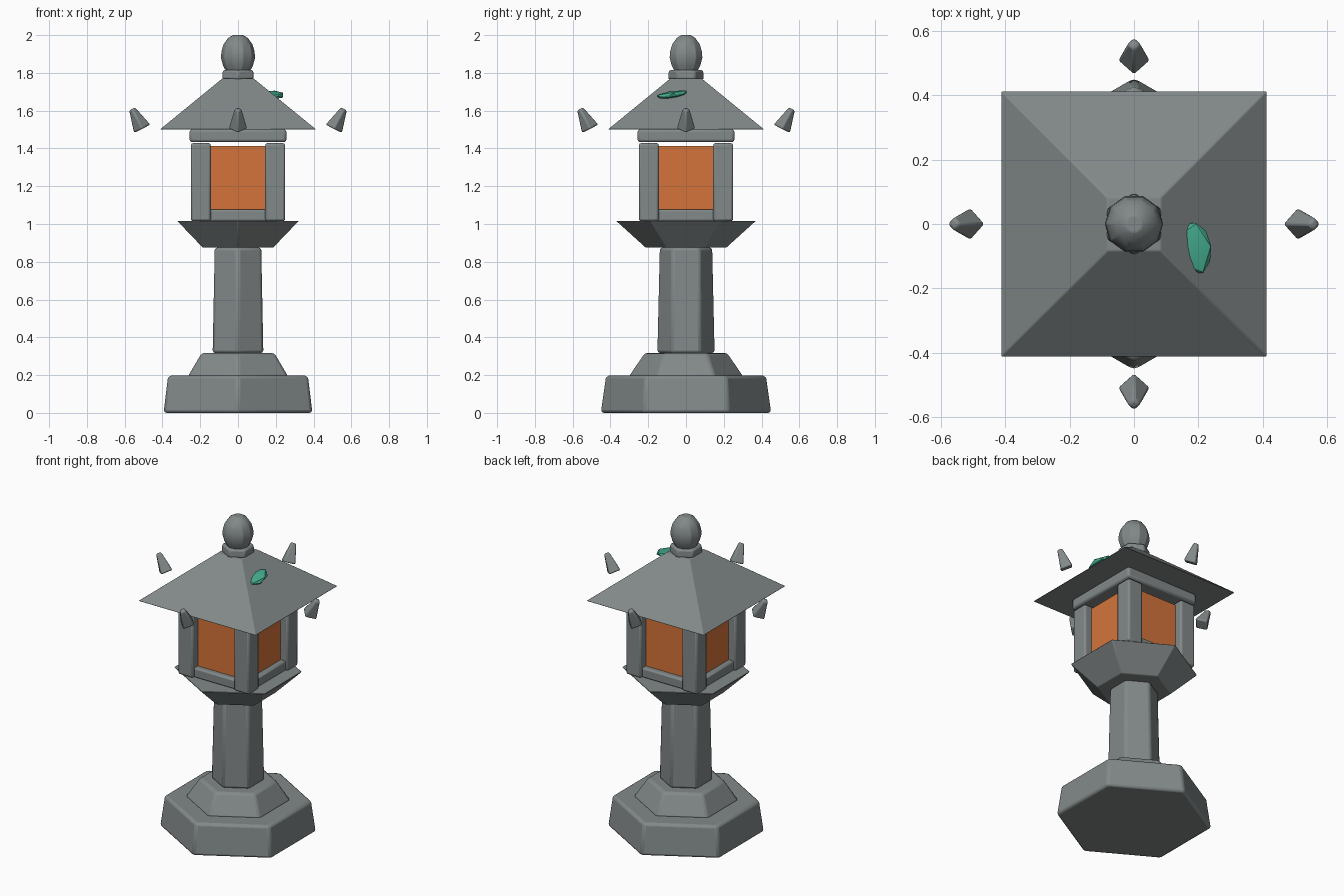
import bpy, bmesh, math
from mathutils import Vector, Matrix

if "Cube" in bpy.data.objects:
    bpy.data.objects.remove(bpy.data.objects["Cube"])


def material(name, rgb):
    m = bpy.data.materials.new(name)
    m.diffuse_color = (*rgb, 1)
    m.use_nodes = True
    m.node_tree.nodes["Principled BSDF"].inputs["Base Color"].default_value = m.diffuse_color
    return m


STONE = material("grey stone", (0.225, 0.25, 0.25))
GLOW = material("orange glow", (0.66, 0.175, 0.043))
MOSS = material("green moss", (0.06, 0.42, 0.28))


def finish(name, bm, mat, bevel=0.0, segments=2):
    bmesh.ops.recalc_face_normals(bm, faces=bm.faces[:])
    me = bpy.data.meshes.new(name)
    bm.to_mesh(me)
    bm.free()
    me.materials.append(mat)
    ob = bpy.data.objects.new(name, me)
    bpy.context.collection.objects.link(ob)
    if bevel:
        mod = ob.modifiers.new("soft edges", 'BEVEL')
        mod.width = bevel
        mod.segments = segments
        mod.limit_method = 'ANGLE'
        mod.angle_limit = math.radians(30)
    return ob


def lathe(name, sides, rings, start=90, bevel=0.0, mat=STONE, matrix=None):
    """Stack of regular polygons given as (corner radius, z)."""
    bm = bmesh.new()
    loops = []
    for r, z in rings:
        loop = []
        for i in range(sides):
            a = math.radians(start) + 2 * math.pi * i / sides
            loop.append(bm.verts.new((r * math.cos(a), r * math.sin(a), z)))
        loops.append(loop)
    for a, b in zip(loops, loops[1:]):
        for i in range(sides):
            j = (i + 1) % sides
            bm.faces.new((a[i], a[j], b[j], b[i]))
    bm.faces.new(loops[0][::-1])
    bm.faces.new(loops[-1])
    if matrix:
        bm.transform(matrix)
    return finish(name, bm, mat, bevel)


def box(name, lo, hi, mat=STONE, bevel=0.0):
    bm = bmesh.new()
    bmesh.ops.create_cube(bm, size=1)
    lo, hi = Vector(lo), Vector(hi)
    for v in bm.verts:
        v.co = Vector([(lo[k] + hi[k]) / 2 + v.co[k] * (hi[k] - lo[k]) for k in range(3)])
    return finish(name, bm, mat, bevel)


# Hexagonal foot, step, column and flared platform
lathe("base", 6, [(0.455, 0.0), (0.427, 0.197)], bevel=0.016)
lathe("base_step", 6, [(0.308, 0.19), (0.222, 0.317)], bevel=0.014)
lathe("column", 6, [(0.155, 0.317), (0.142, 0.875)], bevel=0.014)
lathe("platform", 6, [(0.215, 0.875), (0.372, 1.017)], bevel=0.005)

# Light chamber: glowing core, corner posts, sill rails, lintel
box("glowing_panels", (-0.2, -0.2, 1.03), (0.2, 0.2, 1.412), GLOW)
for sx in (-1, 1):
    for sy in (-1, 1):
        cx, cy = 0.197 * sx, 0.197 * sy
        box("corner_post", (cx - 0.053, cy - 0.053, 1.015),
            (cx + 0.053, cy + 0.053, 1.428), bevel=0.012)
for s in (-1, 1):
    y0, y1 = sorted((0.18 * s, 0.235 * s))
    box("sill_rail", (-0.16, y0, 1.015), (0.16, y1, 1.077), bevel=0.01)
    box("sill_rail_side", (y0, -0.16, 1.015), (y1, 0.16, 1.077), bevel=0.01)
box("lintel", (-0.256, -0.256, 1.433), (0.256, 0.256, 1.502), bevel=0.014)

# Square pyramid roof
q = math.sqrt(2)
lathe("roof", 4, [(0.414 * q, 1.5), (0.083 * q, 1.77)], start=45, bevel=0.004)

# Finial: hexagonal collar and faceted bud
lathe("finial_collar", 6, [(0.097, 1.765), (0.093, 1.815)], bevel=0.01)
lathe("finial_bud", 10, [(0.062, 1.805), (0.08, 1.84), (0.091, 1.88), (0.088, 1.915),
                         (0.077, 1.95), (0.052, 1.985), (0.026, 2.0)], start=0, bevel=0.003)

# Four tilted eave stones around the roof
for k in range(4):
    m = (Matrix.Rotation(k * math.pi / 2, 4, 'Z')
         @ Matrix.Translation((0.507, 0, 1.504))
         @ Matrix.Rotation(math.radians(27), 4, 'Y'))
    lathe("eave_stone", 4, [(0.052, 0.0), (0.021, 0.118)], start=0, bevel=0.009, matrix=m)

# Moss patch partly sunk in the right roof slope
bm = bmesh.new()
bmesh.ops.create_icosphere(bm, subdivisions=1, radius=1)
bm.transform(Matrix.Translation((0.188, -0.075, 1.684))
             @ Matrix.Rotation(math.radians(9), 4, 'X')
             @ Matrix.Rotation(math.radians(8), 4, 'Z')
             @ Matrix.Diagonal((0.06, 0.095, 0.021, 1)))
finish("moss_patch", bm, MOSS, 0.003, 1)

# Soft bevels, sharp facets
for ob in bpy.data.objects:
    bpy.ops.object.select_all(action='DESELECT')
    ob.select_set(True)
    bpy.context.view_layer.objects.active = ob
    bpy.ops.object.shade_smooth_by_angle(angle=math.radians(30))
